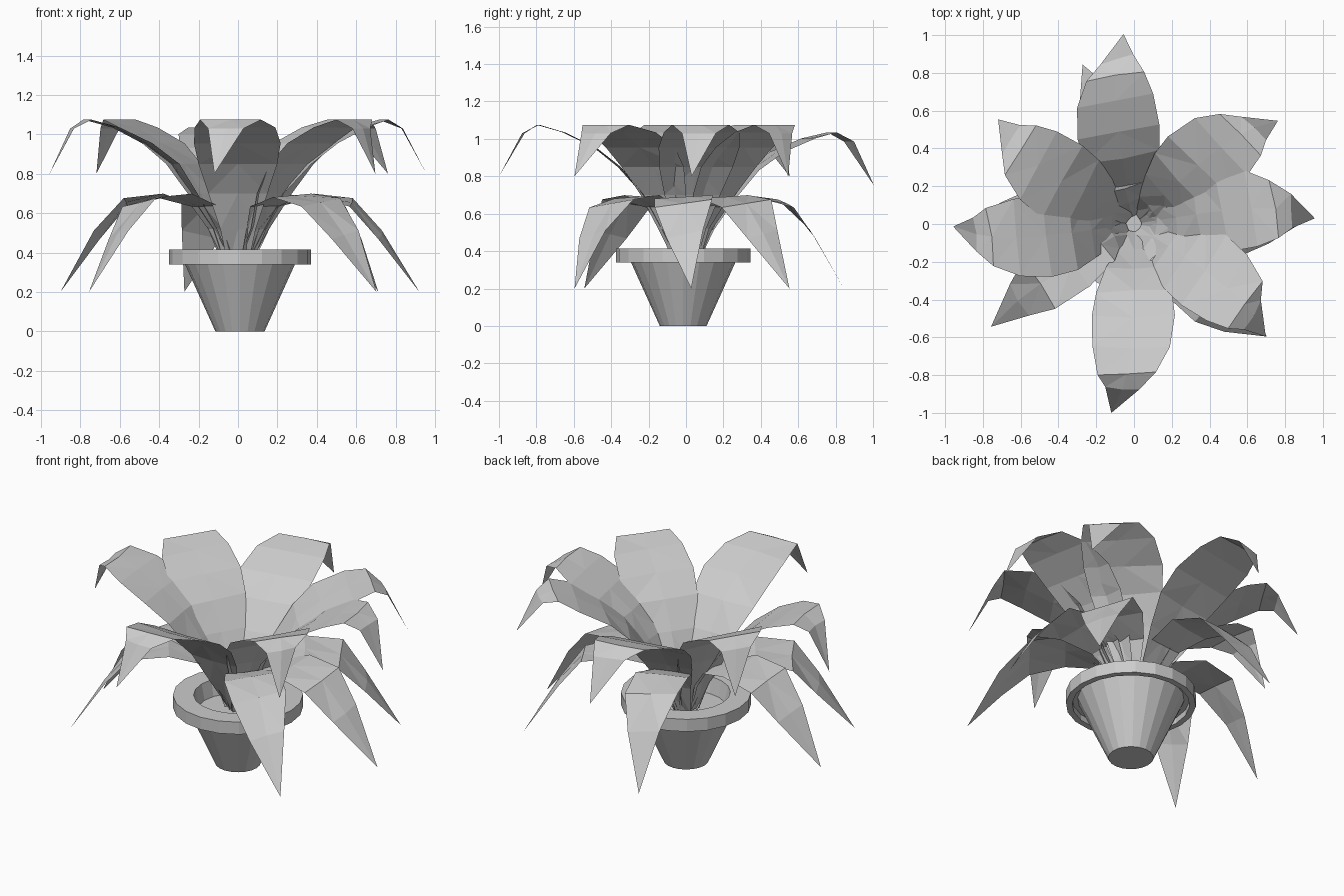
import bpy
import bmesh
import random
from math import cos, sin, pi, radians
from mathutils import Matrix, Vector

random.seed(4)
cube = bpy.data.objects.get("Cube")
if cube:
    bpy.data.objects.remove(cube, do_unlink=True)

grey = bpy.data.materials.new("plain_grey")
grey.use_nodes = True
colour = (0.6, 0.6, 0.6, 1)
grey.diffuse_color = colour
grey.node_tree.nodes["Principled BSDF"].inputs["Base Color"].default_value = colour


def finish(bm, name):
    mesh = bpy.data.meshes.new(name)
    bm.to_mesh(mesh)
    bm.free()
    mesh.materials.append(grey)
    obj = bpy.data.objects.new(name, mesh)
    bpy.context.collection.objects.link(obj)
    return obj


def lathe(name, profile, sides=20):
    """Spin a closed-ended profile of (radius, z) about the pot axis."""
    bm = bmesh.new()
    rings = [[bm.verts.new((r * cos(2 * pi * i / sides), r * sin(2 * pi * i / sides), z))
              for i in range(sides)] for r, z in profile]
    for low, high in zip(rings, rings[1:]):
        for i in range(sides):
            j = (i + 1) % sides
            bm.faces.new((low[i], low[j], high[j], high[i]))
    bm.faces.new(rings[0][::-1])
    bm.faces.new(rings[-1])
    obj = finish(bm, name)
    obj.location = (0.01, -0.015, 0)
    return obj


def leaf(name, profile, tip_angle, reach, lean, skew, roll, drop=0):
    """Arching blade: rows of (radius, z, half width), ending in a point."""
    bm = bmesh.new()
    rows = []
    end = profile[-1][0]
    turn = Matrix.Rotation(radians(tip_angle + lean), 3, 'Z')
    for r, z, w in profile[:-1]:
        # The blade twists towards its tip; edges are slightly ragged
        along = r / end
        shift = skew * along ** 5
        twist = radians(roll) * along ** 2
        row = []
        for side in (-1, 0, 1):
            wobble = random.uniform(-0.015, 0.015) if side else 0
            point = Vector((reach * along + wobble, shift + side * w * cos(twist),
                            z - drop * along + side * w * sin(twist)))
            row.append(bm.verts.new(turn @ point))
        rows.append(row)
    tip = bm.verts.new(turn @ Vector((reach, skew, profile[-1][1] - drop)))
    for a, b in zip(rows, rows[1:]):
        for i in range(2):
            bm.faces.new((a[i], b[i], b[i + 1], a[i + 1]))
    for i in range(2):
        bm.faces.new((rows[-1][i], tip, rows[-1][i + 1]))
    bmesh.ops.triangulate(bm, faces=bm.faces[:])
    return finish(bm, name)


# Pot: tapered body, overhanging rim with a recess below, shallow filled inside
lathe("pot", [(0.125, 0), (0.295, 0.375), (0.325, 0.375), (0.325, 0.34), (0.36, 0.34),
              (0.36, 0.415), (0.245, 0.415), (0.225, 0.32)])

# Tall leaves
tall = [(0.04, 0.33, 0.05), (0.13, 0.52, 0.09), (0.23, 0.7, 0.15), (0.34, 0.85, 0.2),
        (0.48, 0.955, 0.22), (0.64, 1.035, 0.205), (0.77, 1.075, 0.155),
        (0.85, 1.03, 0.09), (0.97, 0.8, 0)]
for n, (angle, reach, drop) in enumerate([(2, 0.95, 0), (36, 0.93, 0), (93, 1, 0.05),
                                          (143, 0.9, 0), (181, 0.95, 0),
                                          (-40, 0.91, 0), (-97, 1, 0)]):
    leaf(f"tall_leaf_{n + 1}", tall, angle, reach, 7, -0.12, 0, drop)

# Low drooping leaves, twisted towards the tip
low = [(0.05, 0.33, 0.04), (0.12, 0.52, 0.07), (0.2, 0.635, 0.11), (0.38, 0.69, 0.155),
       (0.58, 0.655, 0.155), (0.73, 0.49, 0.1), (0.92, 0.2, 0)]
for n, (angle, reach) in enumerate([(2, 0.92), (38, 0.9), (108, 0.885), (181, 0.9),
                                    (216, 0.93), (-40, 0.92)]):
    leaf(f"low_leaf_{n + 1}", low, angle, reach, -4, 0.06, 20)
